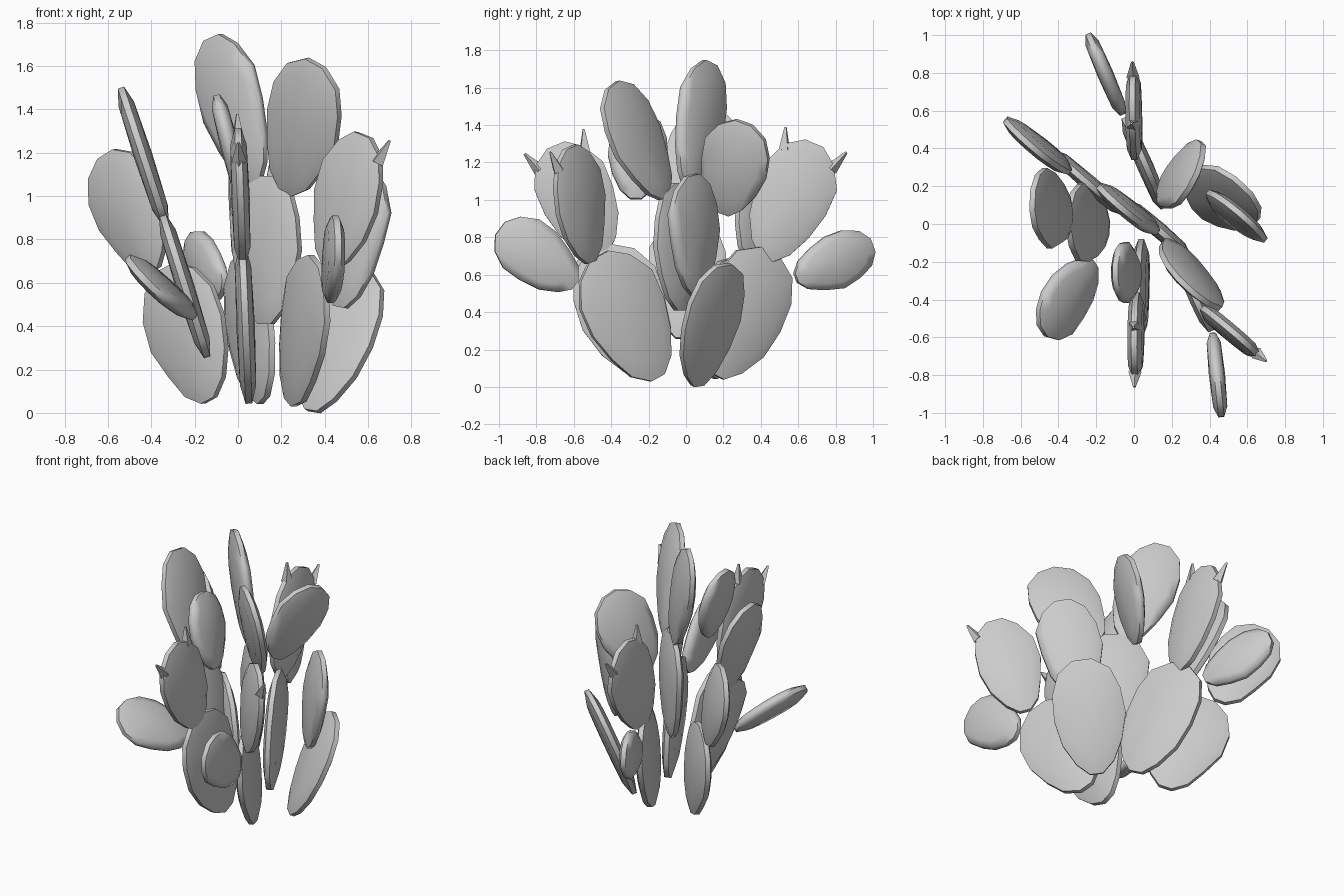
import bpy, bmesh, random
from math import sin, cos, pi
from mathutils import Vector

if "Cube" in bpy.data.objects:
    bpy.data.objects.remove(bpy.data.objects["Cube"])
random.seed(4)
SIDES = 14


def make_object(bm, name):
    bmesh.ops.recalc_face_normals(bm, faces=bm.faces)
    mesh = bpy.data.meshes.new(name)
    bm.to_mesh(mesh)
    bm.free()
    obj = bpy.data.objects.new(name, mesh)
    bpy.context.collection.objects.link(obj)
    bpy.context.view_layer.objects.active = obj
    obj.select_set(True)
    bpy.ops.object.shade_smooth_by_angle(angle=1.1)
    obj.select_set(False)


def on(parent, along=0.92, across=0):
    """Point on an earlier pad: fraction along its axis, fraction of its half width."""
    base, axis, half = parent
    return base + axis * along + half * across


def bud(name, base, tip, radius=0.035):
    """Small pointed bud on a pad rim."""
    d = tip - base
    bm = bmesh.new()
    bmesh.ops.create_cone(bm, cap_ends=True, segments=4, radius1=radius,
                          radius2=radius / 5, depth=d.length)
    rot = d.to_track_quat('Z', 'Y')
    for v in bm.verts:
        v.co = rot @ v.co + (base + tip) / 2
    make_object(bm, name)


def pad(name, base, tip, spread, fat=1, buds=(), thick=0.075):
    """Flat egg-shaped low-poly pad from base to tip, widest along spread."""
    base = Vector(base)
    axis = Vector(tip) - base
    side = (spread - spread.project(axis)).normalized()
    normal = axis.normalized().cross(side)
    half = side * (0.05 + 0.23 * axis.length) * fat
    pts = []
    for i in range(SIDES):
        a = 2 * pi * (i + 0.5) / SIDES
        t = (1 - cos(a)) / 2
        pts.append((t, sin(a) * (0.8 + 0.35 * t) * random.uniform(0.95, 1.06)))
    bm = bmesh.new()

    def ring(scale, height):
        return [bm.verts.new(base + axis * (0.5 + (t - 0.5) * scale)
                             + half * w * scale + normal * height) for t, w in pts]

    h = thick / 2
    rings = [ring(0.76, h), ring(1, h * 0.4), ring(1, -h * 0.4), ring(0.76, -h)]
    for a, b in zip(rings, rings[1:]):
        for i in range(SIDES):
            bm.faces.new((a[i - 1], a[i], b[i], b[i - 1]))
    # Gently domed faces
    for r, height in ((rings[0], h * 1.15), (rings[3], -h * 1.15)):
        c = bm.verts.new(base + axis / 2 + normal * height)
        for i in range(SIDES):
            bm.faces.new((r[i - 1], r[i], c))
    make_object(bm, name)
    me = (base, axis, half)
    for k, s in enumerate(buds):
        bud(f"{name}_bud_{k + 1}", on(me, 0.85, s * 0.65), on(me, 1.02, s * 0.85))
    return me


# Directions in which the pads spread out
DEPTH = Vector((0, 1, 0))
DIAGONAL = Vector((0.75, -0.65, 0))
SKEW = Vector((-0.4, 0.9, 0))
UP = Vector((0, 0, 1))

# Ground pads
right = pad("lower_pad_right", (0.34, 0.06, 0.0), (0.58, 0.2, 0.66), DIAGONAL, 1.05)
left = pad("lower_pad_left", (-0.13, 0.13, 0.05), (-0.33, 0.29, 0.68), DIAGONAL, 1.1)
front = pad("lower_pad_front", (0.05, -0.18, 0.05), (0.02, -0.47, 0.75), DEPTH, 1.08)
front_right = pad("lower_pad_front_right", (0.24, -0.15, 0.04), (0.36, -0.47, 0.71), SKEW, 1.08)
back = pad("lower_pad_back", (0.12, 0.16, 0.05), (0.0, 0.45, 0.73), SKEW, 1.1)

# Middle pads
centre = pad("middle_pad_centre", (0.13, -0.03, 0.4), (0.13, -0.03, 1.1), DIAGONAL)
mid_left = pad("middle_pad_left", (-0.14, -0.02, 0.25), (-0.35, 0.03, 0.92), DEPTH)
pad("middle_pad_right", (0.47, 0.06, 0.48), (0.59, 0.03, 1.14), DIAGONAL, 0.94)

# Pads leaning outwards from the rims
pad("outer_pad_front", on(front_right, 0.88, -0.8), (0.46, -1.0, 0.85), UP)
pad("outer_pad_back", on(back, 0.9, 0.8), (-0.24, 1.0, 0.76), UP, 0.92)
pad("outer_pad_left", on(mid_left, 0.3, -0.95), (-0.49, -0.57, 0.68), UP - Vector((1, 0, 0)))

# Upper pads, most of them growing from the tip of the pad below
pad("upper_pad_left", on(left, 1, -0.35), (-0.61, 0.47, 1.2), DIAGONAL, 1.06)
pad("upper_pad_left_tall", on(mid_left), (-0.54, 0.13, 1.5), DEPTH)
pad("upper_pad_front", on(front), (0.0, -0.7, 1.3), DEPTH, buds=(1, -1))
pad("upper_pad_front_right", (0.42, -0.51, 0.66), (0.58, -0.62, 1.29), DIAGONAL, 0.95, (1,))
pad("upper_pad_back", on(back), (-0.01, 0.69, 1.31), DEPTH, buds=(1, -1))
pad("upper_pad_front_small", (0.02, -0.27, 1.0), (-0.1, -0.25, 1.47), DEPTH)
pad("upper_pad_back_right", (0.14, 0.2, 0.92), (0.35, 0.31, 1.42), Vector((0.4, 0.9, 0)), 1.08)
pad("top_pad_right", on(centre, 0.87, 0.6), (0.36, -0.4, 1.62), DIAGONAL)
pad("top_pad_centre", on(centre, 0.93, -0.3), (-0.12, 0.13, 1.74), DIAGONAL, 0.86)
